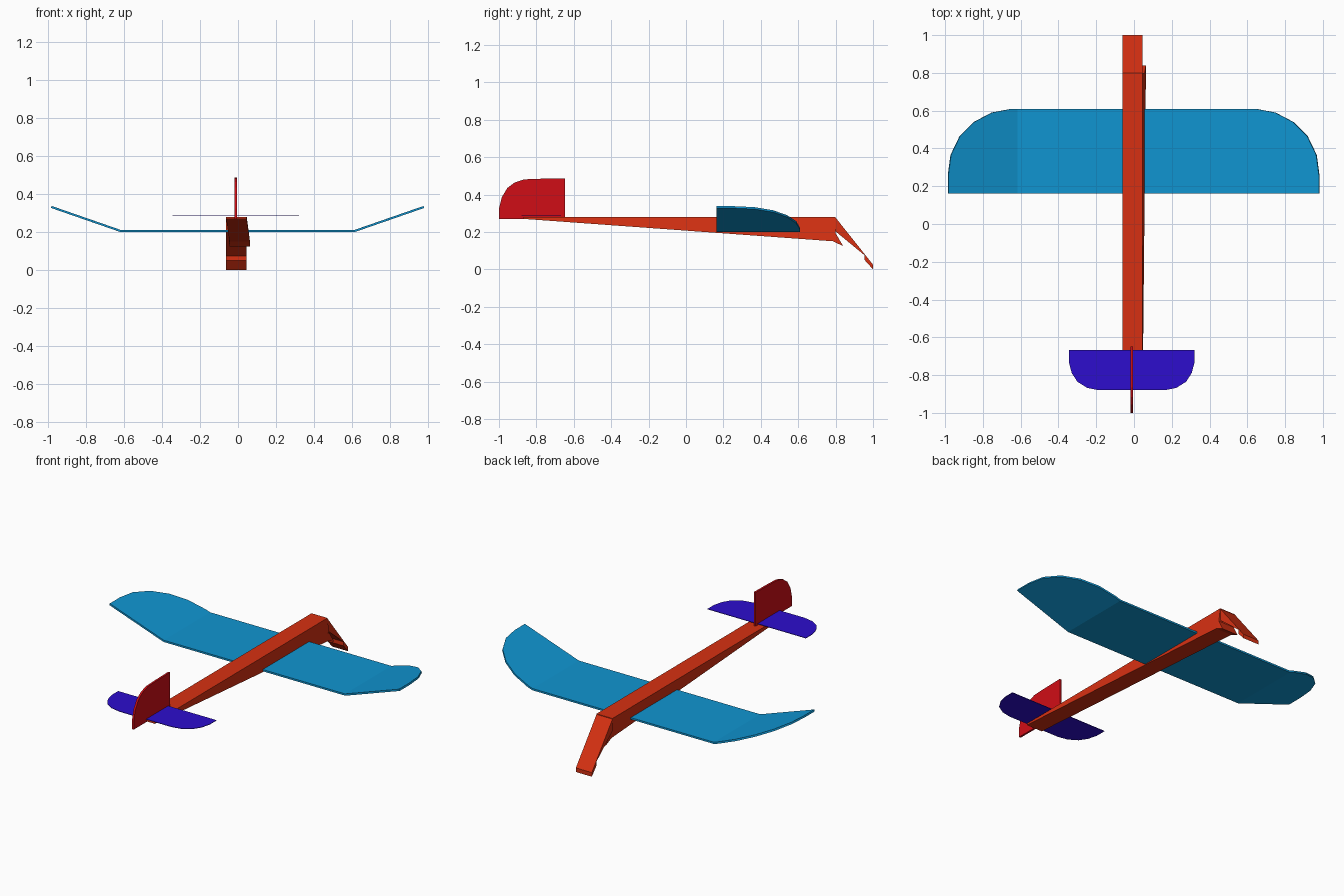
import bpy

if "Cube" in bpy.data.objects:
    bpy.data.objects.remove(bpy.data.objects["Cube"])


def paint(obj, name, rgb):
    mat = bpy.data.materials.get(name) or bpy.data.materials.new(name)
    mat.diffuse_color = (*rgb, 1)
    mat.use_nodes = True
    mat.node_tree.nodes["Principled BSDF"].inputs["Base Color"].default_value = mat.diffuse_color
    obj.data.materials.append(mat)


def make(name, verts, faces, mat):
    me = bpy.data.meshes.new(name)
    me.from_pydata(verts, [], faces)
    me.update()
    obj = bpy.data.objects.new(name, me)
    bpy.context.collection.objects.link(obj)
    paint(obj, *mat)
    return obj


def prism(name, profile, x0, x1, mat):
    """Side profile of (y, z, sideways shift), listed clockwise seen from +x."""
    n = len(profile)
    verts = [(x + s, y, z) for x in (x0, x1) for y, z, s in profile]
    faces = [list(range(n)), list(range(2 * n - 1, n - 1, -1))]
    faces += [[i, i + n, (i + 1) % n + n, (i + 1) % n] for i in range(n)]
    return make(name, verts, [f[::-1] for f in faces], mat)


def sheet(obj, thickness, mirror_x=None):
    if mirror_x is not None:
        obj.location.x = mirror_x
        m = obj.modifiers.new("mirror", 'MIRROR')
        m.use_clip = True
    s = obj.modifiers.new("thickness", 'SOLIDIFY')
    s.thickness, s.offset = thickness, 0
    return obj


ORANGE = ("orange", (0.68, 0.03, 0.006))
BLUE = ("blue", (0.005, 0.30, 0.64))
INDIGO = ("indigo", (0.026, 0.004, 0.61))
RED = ("red", (0.63, 0.004, 0.008))
L, R = -0.062, 0.046

# tapered fuselage, its lower front twisted slightly sideways
prism("fuselage", [(-0.87, 0.28, 0), (0.80, 0.28, 0), (0.80, 0.20, 0.01),
                   (0.79, 0.15, 0.017), (-0.87, 0.27, 0)], L, R, ORANGE)

# drooping nose and the small lip beneath it
prism("nose", [(0.797, 0.28, 0), (1.0, 0.025, 0), (1.0, 0.0, 0),
               (0.955, 0.05, 0), (0.955, 0.075, 0), (0.797, 0.205, 0)], L, R, ORANGE)
prism("nose_lip", [(0.793, 0.205, 0.01), (0.84, 0.125, 0.017),
                   (0.785, 0.15, 0.017)], L, R, ORANGE)

# wing with upswept rounded tips
K = 0.615
tip = [(0.645, 0.61), (0.75, 0.59), (0.845, 0.54), (0.92, 0.465),
       (0.968, 0.365), (0.982, 0.26), (0.982, 0.162)]
verts = [(0, 0.162, 0.205), (K, 0.162, 0.205), (K, 0.61, 0.205), (0, 0.61, 0.205)]
verts += [(x, y, 0.205 + (x - K) * 0.347) for x, y in tip]
sheet(make("wing", verts, [(0, 1, 2, 3), [1] + list(range(10, 3, -1)) + [2]], BLUE), 0.011, -0.002)
wing = bpy.data.objects["wing"]
# make both panels face upward
wing.data.polygons[1].flip() if wing.data.polygons[1].normal.z < 0 else None

# tailplane with rounded rear corners
half = [(0, -0.88), (0.175, -0.88), (0.235, -0.868), (0.288, -0.835),
        (0.318, -0.788), (0.333, -0.73), (0.333, -0.667), (0, -0.667)]
sheet(make("tailplane", [(x, y, 0.287) for x, y in half], [range(8)], INDIGO), 0.003, -0.012)

# upright tail fin
fin = [(-0.648, 0.27), (-1.0, 0.27), (-1.0, 0.325), (-0.985, 0.385), (-0.955, 0.435),
       (-0.915, 0.465), (-0.865, 0.481), (-0.80, 0.484), (-0.648, 0.487)]
prism("tail_fin", [(y, z, 0) for y, z in fin], -0.018, -0.006, RED)
